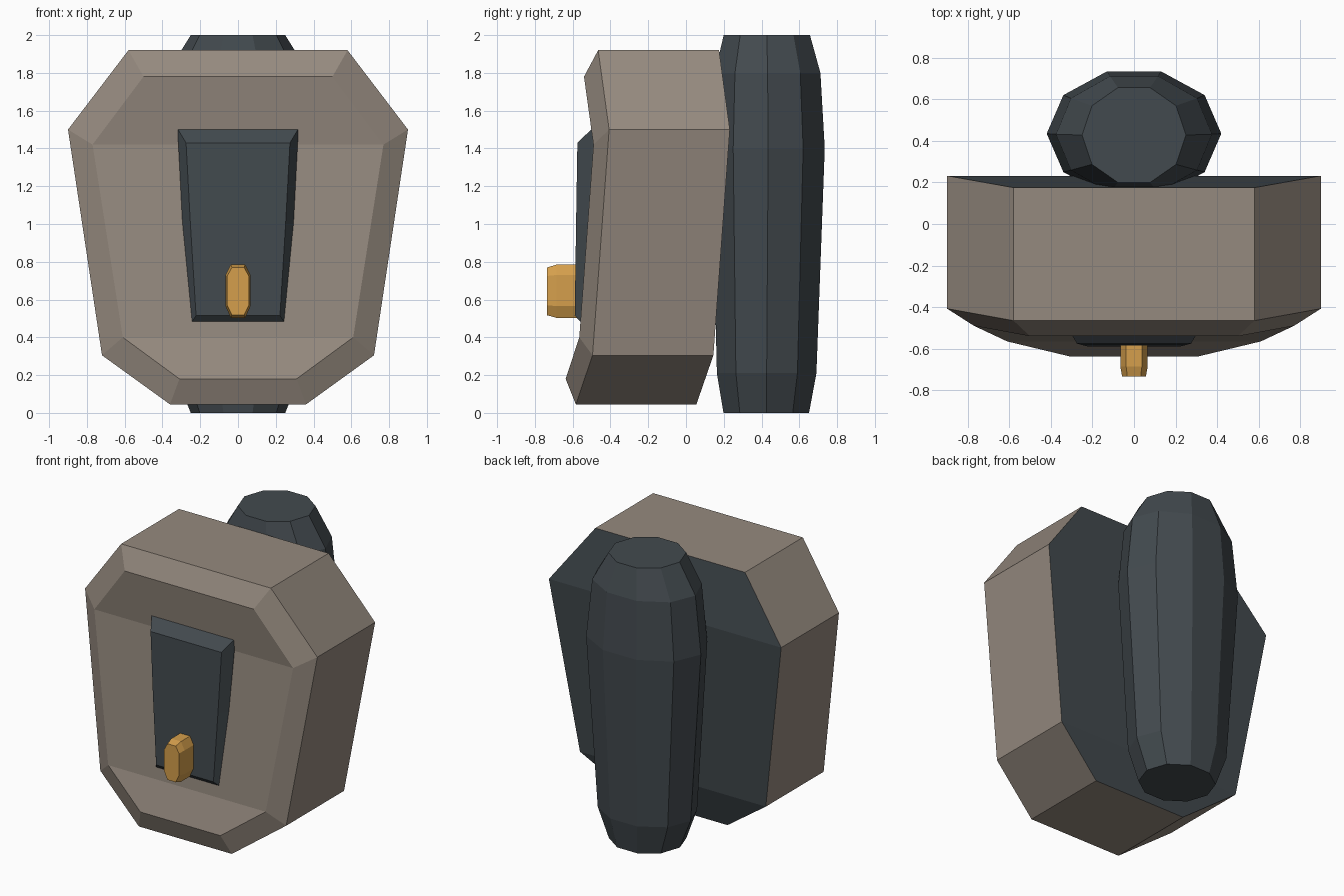
import bpy, bmesh
from math import sin, cos, pi

cube = bpy.data.objects.get("Cube")
if cube:
    bpy.data.objects.remove(cube, do_unlink=True)


def material(name, rgb):
    m = bpy.data.materials.new(name)
    m.use_nodes = True
    m.diffuse_color = (*rgb, 1)
    m.node_tree.nodes["Principled BSDF"].inputs["Base Color"].default_value = (*rgb, 1)
    return m


taupe = material("taupe", (0.30, 0.253, 0.211))
slate = material("dark slate", (0.055, 0.068, 0.077))
gold = material("gold", (0.66, 0.345, 0.072))


def finish(name, bm, mats):
    bmesh.ops.recalc_face_normals(bm, faces=bm.faces[:])
    mesh = bpy.data.meshes.new(name)
    bm.to_mesh(mesh)
    bm.free()
    for m in mats:
        mesh.materials.append(m)
    ob = bpy.data.objects.new(name, mesh)
    bpy.context.collection.objects.link(ob)
    return ob


def mirrored_block(name, rings, mats, back_index=0):
    """Rings run front to back; each is a list of (z, half width, y) levels.
    End caps are built in bands so that they may fold between levels."""
    bm = bmesh.new()
    loops = []
    for ring in rings:
        right = [bm.verts.new((w, y, z)) for z, w, y in ring]
        left = [bm.verts.new((-w, y, z)) for z, w, y in ring]
        loops.append((left, right))
    for (l0, r0), (l1, r1) in zip(loops, loops[1:]):
        a, b = r0 + l0[::-1], r1 + l1[::-1]
        for i in range(len(a)):
            j = (i + 1) % len(a)
            bm.faces.new((a[i], a[j], b[j], b[i]))
    for (left, right), index in ((loops[0], 0), (loops[-1], back_index)):
        for i in range(len(left) - 1):
            f = bm.faces.new((left[i], left[i + 1], right[i + 1], right[i]))
            f.material_index = index
    return finish(name, bm, mats)


# Chamfered eight-sided body with a dark folded back
mirrored_block("body", [
    [(1.78, 0.50, -0.54), (1.42, 0.77, -0.49), (0.40, 0.61, -0.565), (0.18, 0.31, -0.637)],
    [(1.92, 0.58, -0.465), (1.50, 0.90, -0.407), (0.305, 0.72, -0.495), (0.045, 0.36, -0.583)],
    [(1.92, 0.58, 0.175), (1.50, 0.90, 0.232), (0.305, 0.72, 0.145), (0.045, 0.36, 0.055)],
], [taupe, slate], back_index=1)

# Tapered plate on the front
mirrored_block("front_plate", [
    [(1.43, 0.275, -0.575), (1.0, 0.252, -0.582), (0.515, 0.222, -0.589)],
    [(1.505, 0.32, -0.497), (1.0, 0.294, -0.52), (0.48, 0.245, -0.556)],
    [(1.505, 0.32, -0.40), (1.0, 0.294, -0.40), (0.48, 0.245, -0.40)],
], [slate])

# Long eight-sided knob
mirrored_block("knob", [
    [(0.77, 0.032, -0.735), (0.725, 0.057, -0.735), (0.57, 0.057, -0.735), (0.517, 0.032, -0.735)],
    [(0.785, 0.038, -0.685), (0.73, 0.066, -0.685), (0.565, 0.066, -0.685), (0.503, 0.038, -0.685)],
    [(0.785, 0.038, -0.56), (0.73, 0.066, -0.56), (0.565, 0.066, -0.56), (0.503, 0.038, -0.56)],
], [gold])

# Ten-sided bulging column behind the body: (z, x radius, y radius, y centre)
profile = [(0, 0.25, 0.238, 0.425), (0.21, 0.335, 0.277, 0.427),
           (1.40, 0.42, 0.315, 0.435), (1.80, 0.375, 0.294, 0.432),
           (2, 0.25, 0.24, 0.428)]
SIDES = 10
bm = bmesh.new()
rows = [[bm.verts.new((rx * cos(2 * pi * k / SIDES), yc + ry * sin(2 * pi * k / SIDES), z))
         for k in range(SIDES)] for z, rx, ry, yc in profile]
for a, b in zip(rows, rows[1:]):
    for k in range(SIDES):
        j = (k + 1) % SIDES
        bm.faces.new((a[k], a[j], b[j], b[k]))
bm.faces.new(rows[0])
bm.faces.new(rows[-1])
finish("back_column", bm, [slate])
